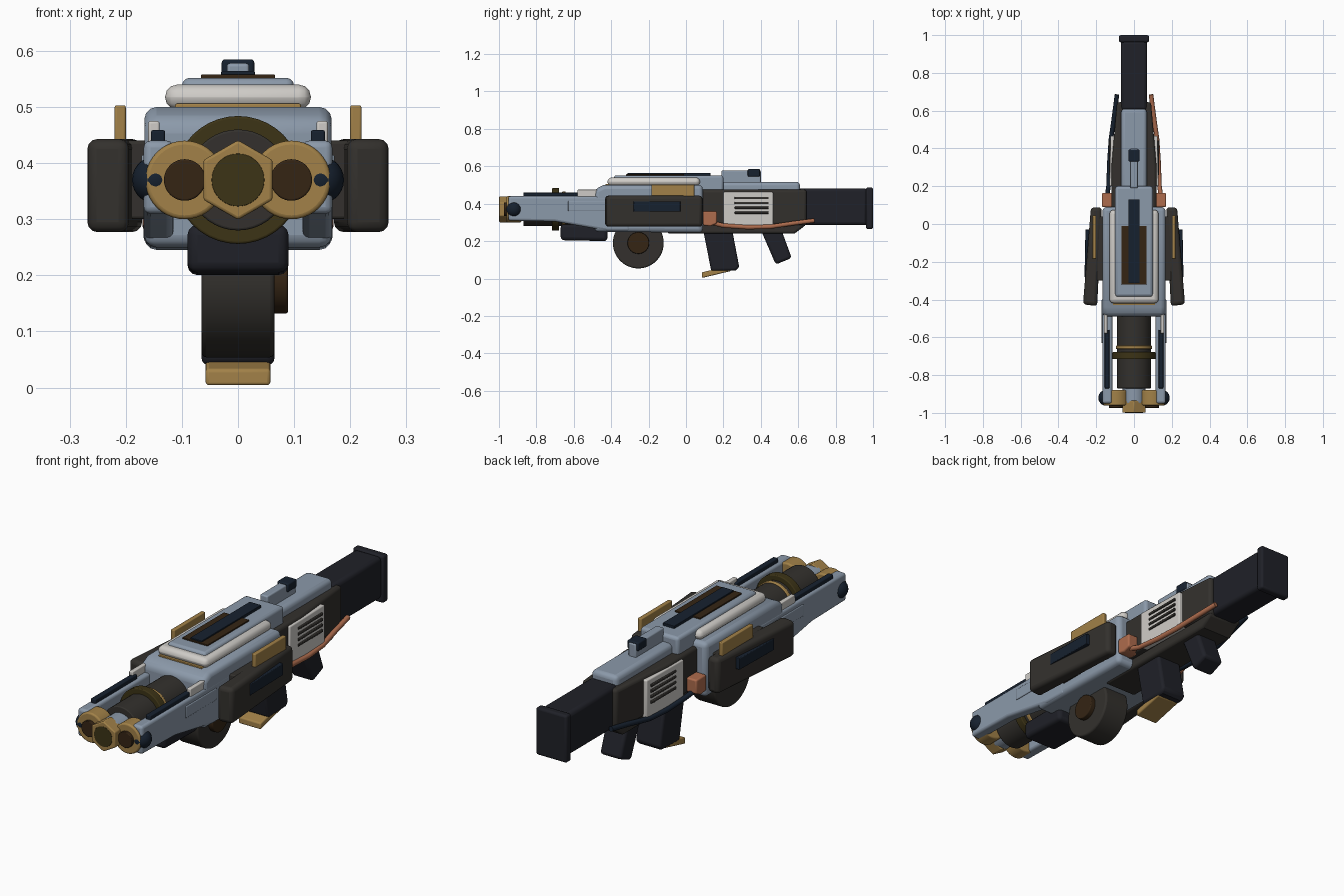
import bpy, bmesh, math
from mathutils import Matrix, Vector

if "Cube" in bpy.data.objects:
    bpy.data.objects.remove(bpy.data.objects["Cube"])

COL = dict(
    blue=(0.26, 0.32, 0.40), dark=(0.033, 0.03, 0.026), black=(0.014, 0.015, 0.021),
    navy=(0.008, 0.015, 0.028), white=(0.62, 0.60, 0.57), gold=(0.36, 0.22, 0.065),
    brown=(0.035, 0.018, 0.007), copper=(0.42, 0.15, 0.075), bronze=(0.045, 0.033, 0.008))
MATS = {}
for k, c in COL.items():
    MATS[k] = bpy.data.materials.new(k)
    MATS[k].diffuse_color = (*c, 1)


def finish(name, bm, mat, bevel=0.0, mirror=False):
    bmesh.ops.recalc_face_normals(bm, faces=bm.faces)
    me = bpy.data.meshes.new(name)
    bm.to_mesh(me)
    bm.free()
    ob = bpy.data.objects.new(name, me)
    bpy.context.collection.objects.link(ob)
    me.materials.append(MATS[mat])
    bpy.context.view_layer.objects.active = ob
    ob.select_set(True)
    bpy.ops.object.shade_smooth_by_angle(angle=math.radians(35))
    ob.select_set(False)
    if bevel:
        b = ob.modifiers.new("bevel", 'BEVEL')
        b.width, b.segments, b.limit_method = bevel, 3, 'ANGLE'
        b.angle_limit = math.radians(40)
    if mirror:
        ob.modifiers.new("mirror", 'MIRROR').use_clip = False
    return ob


def prism(name, pts, axis, lo, hi, mat, bevel=0.0, mirror=False):
    """Extrude a profile: axis 'x' takes (y,z), 'y' takes (x,z), 'z' takes (x,y)."""
    put = {'x': lambda p, h: (h, *p), 'y': lambda p, h: (p[0], h, p[1]), 'z': lambda p, h: (*p, h)}[axis]
    bm = bmesh.new()
    a = [bm.verts.new(put(p, lo)) for p in pts]
    b = [bm.verts.new(put(p, hi)) for p in pts]
    bm.faces.new(a)
    bm.faces.new(b)
    n = len(pts)
    for i in range(n):
        bm.faces.new((a[i], a[(i + 1) % n], b[(i + 1) % n], b[i]))
    return finish(name, bm, mat, bevel, mirror)


def box(name, x, y, z, mat, bevel=0.006, mirror=False):
    return prism(name, [(x[0], y[0]), (x[1], y[0]), (x[1], y[1]), (x[0], y[1])],
                 'z', z[0], z[1], mat, bevel, mirror)


def cyl(name, c, r, h, axis, mat, bevel=0.004, mirror=False, n=40):
    """Cylinder centred at c along axis x or y."""
    rot = Matrix.Rotation(math.pi / 2, 4, 'Y' if axis == 'x' else 'X')
    bm = bmesh.new()
    bmesh.ops.create_cone(bm, cap_ends=True, segments=n, radius1=r, radius2=r, depth=h,
                          matrix=Matrix.Translation(c) @ rot)
    return finish(name, bm, mat, bevel, mirror)


def pipe(name, pts, r, mat):
    cu = bpy.data.curves.new(name, 'CURVE')
    cu.dimensions = '3D'
    cu.bevel_depth, cu.bevel_resolution, cu.use_fill_caps = r, 3, True
    s = cu.splines.new('POLY')
    s.points.add(len(pts) - 1)
    for p, co in zip(s.points, pts):
        p.co = (*co, 1)
    cu.materials.append(MATS[mat])
    bpy.context.collection.objects.link(bpy.data.objects.new(name, cu))


# Stock
box("stock", (-.07, .07), (.6, .97), (.285, .482), 'black', .018)
box("butt_plate", (-.08, .08), (.962, 1.0), (.265, .487), 'black', .01)

# Rear receiver
prism("rear_receiver", [(-.12, .05), (.12, .05), (.12, .3), (.09, .645), (-.09, .645), (-.12, .3)],
      'z', .285, .475, 'dark', .014)
prism("lower_receiver", [(-.1, .24), (.58, .24), (.64, .285), (.64, .33), (-.1, .33)],
      'x', -.085, .085, 'dark', .012)
box("rear_cover", (-.068, .068), (.03, .61), (.42, .517), 'blue', .02)

# Sight
box("sight_base", (-.02, .02), (.19, .4), (.5, .578), 'blue')
box("sight_block", (-.029, .029), (.33, .395), (.545, .585), 'navy')

# Main housing and stacked top plates
prism("main_housing", [(-.49, .25), (.09, .245), (.09, .5), (-.44, .5), (-.49, .475)],
      'x', -.167, .167, 'blue', .022)
box("gold_trim", (-.112, .112), (-.43, -.1), (.49, .506), 'gold', .003)
box("white_plate", (-.13, .13), (-.42, .075), (.495, .54), 'white', .022)
box("upper_cover", (-.1, .1), (-.385, .2), (.44, .552), 'blue', .014)
box("top_inlay", (-.066, .066), (-.32, -.01), (.545, .558), 'brown', .002)
box("top_strip", (-.03, .03), (-.312, .13), (.545, .564), 'navy', .002)

# Side rails with strips
prism("side_rail", [(-.95, .31), (-.7, .305), (-.42, .255), (-.3, .255), (-.3, .44), (-.95, .44)],
      'x', .115, .168, 'blue', .012, True)
box("rail_strip", (.13, .155), (-.87, -.56), (.43, .459), 'navy', .004, True)
box("rail_tab", (.14, .16), (-.58, -.46), (.43, .475), 'white', .004, True)
box("rail_side_strip", (.15, .172), (-.63, -.4), (.36, .415), 'blue', .004, True)

# Barrel
cyl("barrel", (0, -.66, .37), .09, .42, 'y', 'dark')
cyl("barrel_ring_large", (0, -.697, .37), .114, .038, 'y', 'bronze')
cyl("barrel_ring_small", (0, -.653, .37), .095, .018, 'y', 'gold')
cyl("barrel_nose", (0, -.9, .37), .062, .1, 'y', 'blue')

# Muzzle cluster
prism("hex_muzzle", [(.071 * math.sin(i * math.pi / 3), .37 + .071 * math.cos(i * math.pi / 3))
                     for i in range(6)], 'y', -.999, -.935, 'gold', .005)
cyl("hex_muzzle_core", (0, -.97, .37), .047, .06, 'y', 'bronze', .001)
cyl("side_muzzle", (.095, -.92, .37), .07, .08, 'y', 'gold', .007, True)
cyl("side_muzzle_core", (.095, -.945, .37), .037, .058, 'y', 'brown', .003, True)
bm = bmesh.new()
bmesh.ops.create_uvsphere(bm, u_segments=24, v_segments=14, radius=.042,
                          matrix=Matrix.Translation((.147, -.92, .37)))
finish("muzzle_cap", bm, 'navy', 0, True)

# Under-barrel block
prism("under_barrel_block", [(-.67, .205), (-.42, .2), (-.42, .29), (-.67, .29)],
      'x', -.09, .09, 'black', .018)

# Drum
cyl("drum", (0, -.255, .19), .136, .13, 'x', 'dark', .008, n=48)
cyl("drum_hub", (.07, -.255, .19), .058, .038, 'x', 'brown')

# Side pods, mounts and fins
prism("side_pod", [(.195, -.435), (.27, -.425), (.228, .088), (.17, .088)],
      'z', .277, .443, 'dark', .018, True)
prism("pod_strip", [(.235, -.29), (.262, -.28), (.257, -.03), (.22, -.03)],
      'z', .358, .412, 'navy', .003, True)
box("pod_mount", (.15, .2), (-.3, .04), (.3, .44), 'dark', .006, True)
box("pod_fin", (.2, .22), (-.185, .045), (.42, .503), 'gold', .004, True)

# White vent panels
prism("vent_panel", [(.09, .2), (.13, .2), (.124, .467), (.08, .467)],
      'z', .283, .462, 'white', .006, True)
for i in range(4):
    z = .352 + i * .026
    box(f"vent_slot_{i}", (.115, .133), (.26, .442), (z - .006, z + .006), 'dark', .003, True)

# Copper joints and side pipes
prism("pipe_joint", [(.09, .285), (.13, .28), (.165, .295), (.165, .36), (.09, .36)],
      'x', .1, .17, 'copper', .007, True)
for nm, s, m in (("right_pipe", 1, 'copper'), ("left_pipe", -1, 'navy')):
    pipe(nm, [(s * .145, .13, .3), (s * .135, .2, .283), (s * .13, .33, .274), (s * .122, .45, .277),
              (s * .105, .57, .295), (s * .09, .685, .31)], .012, m)

# Grips and foot
prism("front_grip", [(.09, .27), (.245, .27), (.285, .06), (.265, .043), (.135, .04)],
      'x', -.065, .065, 'black', .012)
prism("rear_grip", [(.4, .26), (.51, .26), (.565, .11), (.48, .075)],
      'x', -.055, .055, 'black', .014)
prism("grip_foot", [(.085, .003), (.24, .04), (.25, .072), (.085, .033)],
      'x', -.058, .058, 'gold', .006)

for m in bpy.data.materials:
    if m.users and not m.is_grease_pencil:
        m.use_nodes = True
        m.node_tree.nodes["Principled BSDF"].inputs["Base Color"].default_value = m.diffuse_color
